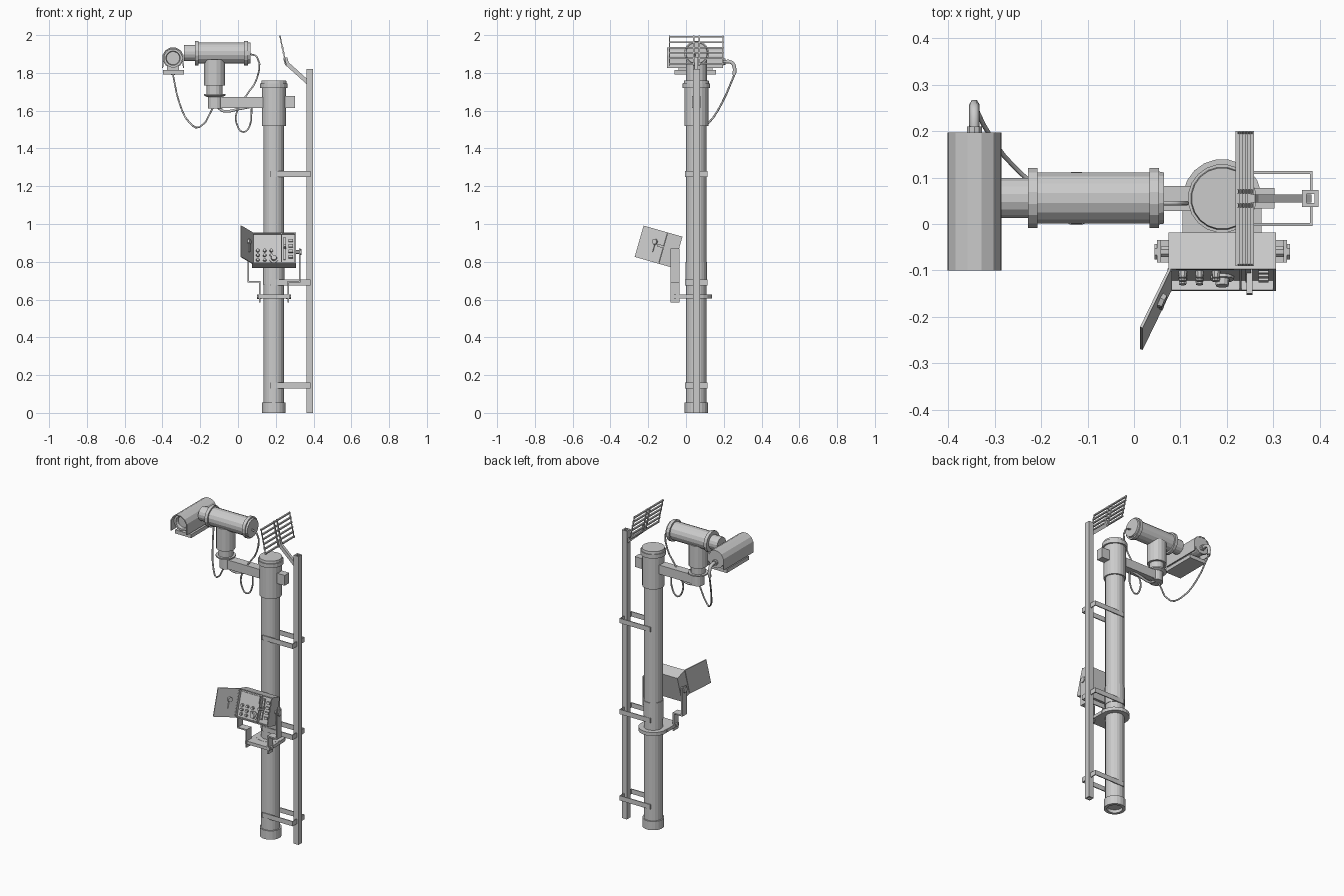
import bpy, bmesh, math
from mathutils import Vector, Matrix

PX, PY = 0.19, 0.055      # pole axis
I = Matrix.Identity(4)


def finish(name, bm):
    bmesh.ops.recalc_face_normals(bm, faces=bm.faces)
    me = bpy.data.meshes.new(name)
    bm.to_mesh(me)
    bm.free()
    ob = bpy.data.objects.new(name, me)
    bpy.context.collection.objects.link(ob)
    return ob


def box(name, lo, hi, M=I):
    lo, hi = Vector(lo), Vector(hi)
    bm = bmesh.new()
    d = hi - lo
    bmesh.ops.create_cube(bm, size=1, matrix=M @ Matrix.Translation((lo + hi) / 2) @ Matrix.Diagonal((*d, 1)))
    return finish(name, bm)


def lathe(name, start, axis, profile, n=16, M=I):
    """Turn (distance, radius) pairs around an axis, capped at both ends."""
    q = Vector(axis).to_track_quat('Z', 'Y').to_matrix().to_4x4()
    T = M @ Matrix.Translation(start) @ q
    bm = bmesh.new()
    rings = []
    for h, r in profile:
        rings.append([bm.verts.new(T @ Vector((r * math.cos(a), r * math.sin(a), h)))
                      for a in [2 * math.pi * (i + 0.5) / n for i in range(n)]])
    for a, b in zip(rings, rings[1:]):
        for i in range(n):
            bm.faces.new((a[i], a[(i + 1) % n], b[(i + 1) % n], b[i]))
    bm.faces.new(rings[0])
    bm.faces.new(rings[-1])
    return finish(name, bm)


def strip(name, pts, thick, lo, hi, plane='xz'):
    """Bent flat bar: open 2D path with thickness, extruded along the third axis."""
    P = [Vector(p) for p in pts]
    left, right = [], []
    for i, p in enumerate(P):
        ds = [(P[j + 1] - P[j]).normalized() for j in (i - 1, i) if 0 <= j < len(P) - 1]
        ns = [Vector((-d.y, d.x)) for d in ds]
        m = sum(ns, Vector((0, 0))).normalized()
        m *= thick / 2 / max(m.dot(ns[0]), 0.3)
        left.append(p + m)
        right.append(p - m)
    put = (lambda p, t: (p.x, t, p.y)) if plane == 'xz' else (lambda p, t: (p.x, p.y, t))
    bm = bmesh.new()
    rows = [[bm.verts.new(put(p, t)) for p, t in ((l, lo), (r, lo), (r, hi), (l, hi))]
            for l, r in zip(left, right)]
    for a, b in zip(rows, rows[1:]):
        for i in range(4):
            bm.faces.new((a[i], a[(i + 1) % 4], b[(i + 1) % 4], b[i]))
    bm.faces.new(rows[0])
    bm.faces.new(rows[-1])
    return finish(name, bm)


def cable(name, pts, r):
    cu = bpy.data.curves.new(name, 'CURVE')
    cu.dimensions = '3D'
    cu.bevel_depth = r
    cu.bevel_resolution = 1
    cu.resolution_u = 3
    cu.use_fill_caps = True
    s = cu.splines.new('BEZIER')
    s.bezier_points.add(len(pts) - 1)
    for b, p in zip(s.bezier_points, pts):
        b.co = p
        b.handle_left_type = b.handle_right_type = 'AUTO'
    ob = bpy.data.objects.new(name, cu)
    bpy.context.collection.objects.link(ob)


# Pole with base collar, head sleeve and cap
lathe('pole', (PX, PY, 0), (0, 0, 1),
      [(0.02, 0.045), (0, 0.045), (0, 0.063), (0.055, 0.063), (0.055, 0.055), (0.68, 0.055), (0.68, 0.058),
       (0.80, 0.058), (0.80, 0.055), (1.52, 0.055), (1.52, 0.064), (1.72, 0.064),
       (1.72, 0.074), (1.745, 0.074), (1.745, 0.068), (1.76, 0.066)], 20)

# Side rail: C channel made of web and two flanges
strip('side_rail', [(0.362, 0.041), (0.393, 0.041), (0.393, 0.069), (0.362, 0.069)], 0.008, 0, 1.82, 'xy')
box('rail_web', (0.362, 0.045, 0), (0.372, 0.065, 1.82))

# Rail brackets: mirrored straps with inward tabs
for z in (0.145, 0.69, 1.265):
    for s in (-1, 1):
        strip('rail_strap', [(0.17, PY + s * 0.056), (0.382, PY + s * 0.056), (0.382, PY + s * 0.016)],
              0.006, z - 0.015, z + 0.015, 'xy')

# Antenna: bent arm, two centre posts, cross slats
strip('antenna_arm', [(0.375, 1.745), (0.258, 1.85), (0.25, 1.88)], 0.022, 0.046, 0.064)
foot, tip = Vector((0.255, 1.84)), Vector((0.222, 1.998))
for y in (-0.088, 0.04, 0.07, 0.196):
    w = 0.004 if 0 < y < 0.1 else 0.002
    strip('antenna_post', [foot, tip], 0.006, y - w, y + w)
for i in range(6):
    p = foot.lerp(tip, 0.06 + 0.18 * i)
    box('antenna_slat', (p.x - 0.005, -0.09, p.y - 0.005), (p.x + 0.005, 0.2, p.y + 0.003))

# Support arm with rounded end and rear block
box('support_arm', (-0.11, 0.028, 1.615), (0.2, 0.082, 1.672))
lathe('arm_end', (-0.12, PY, 1.612), (0, 0, 1), [(0, 0.04), (0.064, 0.04)])
box('arm_rear_block', (0.2, 0.033, 1.613), (0.303, 0.078, 1.678))
cable('arm_hose', [(-0.11, PY, 1.62), (-0.075, PY, 1.597), (0.0, PY, 1.608), (0.13, PY, 1.635)], 0.008)

# Pan head (vertical) and tilt motor (horizontal)
lathe('pan_head', (-0.124, PY, 1.672), (0, 0, 1),
      [(0, 0.04), (0.008, 0.058), (0.016, 0.058), (0.016, 0.043), (0.06, 0.043), (0.06, 0.056), (0.2, 0.056)])
lathe('tilt_motor', (-0.287, 0.056, 1.905), (1, 0, 0),
      [(0, 0.044), (0.059, 0.044), (0.059, 0.066), (0.079, 0.066), (0.079, 0.056), (0.32, 0.056),
       (0.32, 0.066), (0.341, 0.066), (0.341, 0.058), (0.352, 0.056)])

# Camera body, sun hood and tray
CX, CZ = -0.344, 1.878
lathe('camera_body', (CX, -0.075, CZ), (0, 1, 0),
      [(0.02, 0.035), (0, 0.038), (0, 0.05), (0.262, 0.05)])
arc = [(CX + 0.055 * math.cos(math.radians(a)), CZ + 0.055 * math.sin(math.radians(a))) for a in range(-15, 196, 30)]
strip('camera_hood', [(CX + 0.055, 1.825)] + arc + [(CX - 0.055, 1.825)], 0.006, -0.1, 0.197)
lathe('camera_back', (CX, 0.18, CZ), (0, 1, 0), [(0, 0.055), (0.015, 0.055)], 12)
box('camera_tray', (-0.397, -0.06, 1.792), (-0.285, 0.16, 1.815))
box('camera_tray_riser', (-0.375, -0.04, 1.81), (-0.312, 0.14, 1.845))

# Cables
lathe('camera_cable_gland', (CX, 0.19, 1.86), (0, 1, 0), [(0, 0.017), (0.02, 0.017)], 10)
cable('camera_cable_boot', [(CX, 0.2, 1.86), (CX, 0.24, 1.856), (CX, 0.255, 1.835), (CX, 0.256, 1.79)], 0.011)
cable('camera_cable', [(CX, 0.256, 1.79), (-0.31, 0.19, 1.64), (-0.255, 0.12, 1.535),
                       (-0.205, 0.08, 1.512), (-0.13, 0.06, 1.62)], 0.005)
cable('motor_cable', [(0.06, 0.045, 1.9), (0.1, 0.045, 1.885), (0.1, 0.045, 1.77), (0.04, 0.045, 1.675),
                      (-0.01, 0.045, 1.58), (-0.003, 0.045, 1.52), (0.027, 0.045, 1.487),
                      (0.06, 0.045, 1.515), (0.072, 0.045, 1.62)], 0.005)

# Clamp ring, yoke and pivots for the control box
lathe('clamp_ring', (PX, PY, 0.605), (0, 0, 1), [(0, 0.085), (0.022, 0.085)], 20)
box('clamp_plate', (0.105, -0.08, 0.606), (0.275, 0.04, 0.626))
for s in (-1, 1):
    x = PX + s * 0.076
    strip('yoke_arm', [(x, 0.585), (x, 0.695), (PX + s * 0.136, 0.695), (PX + s * 0.136, 0.87)],
          0.008, -0.083, -0.035)
    lathe('yoke_bolt', (PX + s * 0.085, -0.058, 0.616), (s, 0, 0), [(-0.02, 0.012), (0.005, 0.012)], 6)
    lathe('tilt_pivot', (PX + s * 0.11, -0.06, 0.852), (s, 0, 0),
          [(0, 0.012), (0.03, 0.012), (0.03, 0.018), (0.036, 0.018)], 8)

# Control box in its own tilted frame: open case with recessed panel
M = Matrix.Translation((PX, -0.081, 0.861)) @ Matrix.Rotation(math.radians(-16), 4, 'X')
box('case', (-0.116, -0.02, -0.086), (0.116, 0.04, 0.086), M)
for s in (-1, 1):
    box('case_side', (s * 0.113 - 0.003, -0.041, -0.086), (s * 0.113 + 0.003, -0.02, 0.086), M)
    box('case_lip', (-0.116, -0.041, s * 0.083 - 0.003), (0.116, -0.02, s * 0.083 + 0.003), M)
box('panel_divider', (0.037, -0.041, -0.08), (0.042, -0.02, 0.08), M)

# Panel buttons, dial, slider and lever
for r in range(3):
    for c in range(3 if r < 2 else 2):
        lathe('button', (-0.085 + 0.036 * c, -0.018, -0.008 - 0.026 * r), (0, -1, 0), [(0, 0.01), (0.016, 0.008)], 8, M)
lathe('dial', (0.0, -0.018, -0.05), (0, -1, 0), [(0, 0.026), (0.008, 0.026), (0.008, 0.016), (0.022, 0.014)], 12, M)
box('display', (-0.1, -0.026, 0.025), (0.025, -0.018, 0.07), M)
box('slider_track', (0.05, -0.03, -0.06), (0.062, -0.018, 0.065), M)
box('lever', (0.052, -0.075, 0.0), (0.065, -0.02, 0.014), M)
for z in (-0.05, -0.02, 0.01, 0.04):
    box('switch', (0.078, -0.032, z), (0.1, -0.018, z + 0.014), M)

# Open door on the left edge with latch
D = M @ Matrix.Translation((-0.113, -0.041, 0)) @ Matrix.Rotation(math.radians(-115), 4, 'Z')
box('door', (0, -0.003, -0.086), (0.145, 0.003, 0.086), D)
lathe('latch_hub', (0.055, 0.003, 0.02), (0, 1, 0), [(0, 0.017), (0.01, 0.015)], 6, D)
box('latch_bar', (0.05, 0.003, -0.035), (0.06, 0.01, 0.01), D)
lathe('door_hinge', (-0.113, -0.041, -0.08), (0, 0, 1), [(0, 0.005), (0.16, 0.005)], 8, M)
